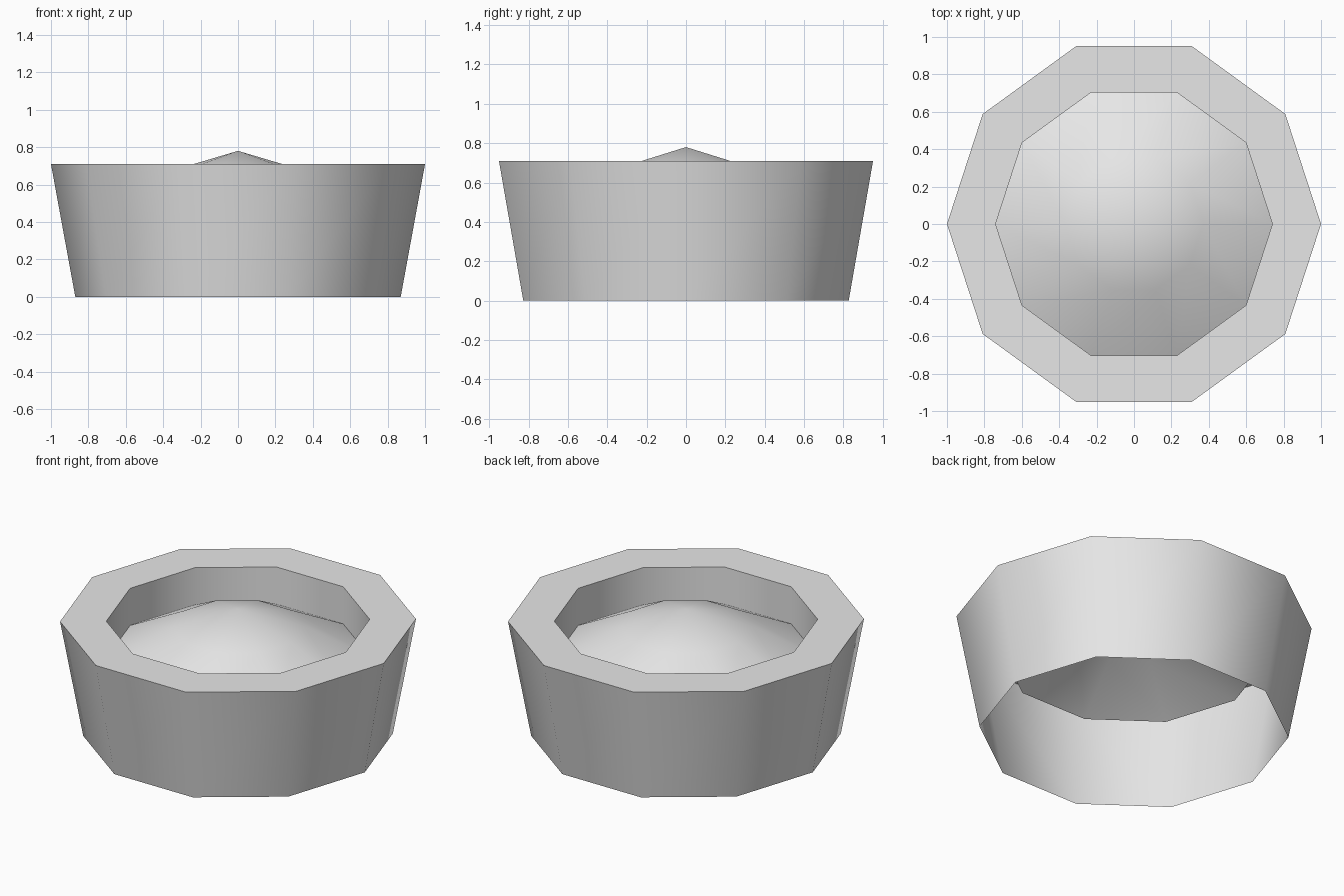
import bpy
import bmesh
from math import cos, sin, tau, radians

SIDES = 10

cube = bpy.data.objects.get("Cube")
if cube:
    bpy.data.objects.remove(cube, do_unlink=True)

# Plain light grey material
grey = bpy.data.materials.new("light_grey")
grey.use_nodes = True
colour = (0.8, 0.8, 0.8, 1)
grey.diffuse_color = colour
bsdf = grey.node_tree.nodes["Principled BSDF"]
bsdf.inputs["Base Color"].default_value = colour


def lathe(name, profile):
    """Turn (radius, height) points into a ten-sided open surface."""
    bm = bmesh.new()
    rings = []
    for r, z in profile:
        if r == 0:
            rings.append([bm.verts.new((0, 0, z))] * SIDES)
        else:
            rings.append([bm.verts.new((r * cos(tau * i / SIDES), r * sin(tau * i / SIDES), z))
                          for i in range(SIDES)])
    for low, high in zip(rings, rings[1:]):
        for i in range(SIDES):
            j = (i + 1) % SIDES
            corners = [low[i], low[j], high[j], high[i]]
            bm.faces.new(list(dict.fromkeys(corners)))
    mesh = bpy.data.meshes.new(name)
    bm.to_mesh(mesh)
    bm.free()
    mesh.materials.append(grey)
    obj = bpy.data.objects.new(name, mesh)
    bpy.context.collection.objects.link(obj)
    bpy.ops.object.select_all(action='DESELECT')
    obj.select_set(True)
    bpy.context.view_layer.objects.active = obj
    bpy.ops.object.shade_smooth_by_angle(angle=radians(40))
    return obj


# Tapered wall, flat rim, upright inner wall and domed filling, open underneath
lathe("planter_tub", [(0.87, 0), (1, 0.71), (0.74, 0.71),
                      (0.74, 0.48), (0.37, 0.67), (0, 0.78)])
